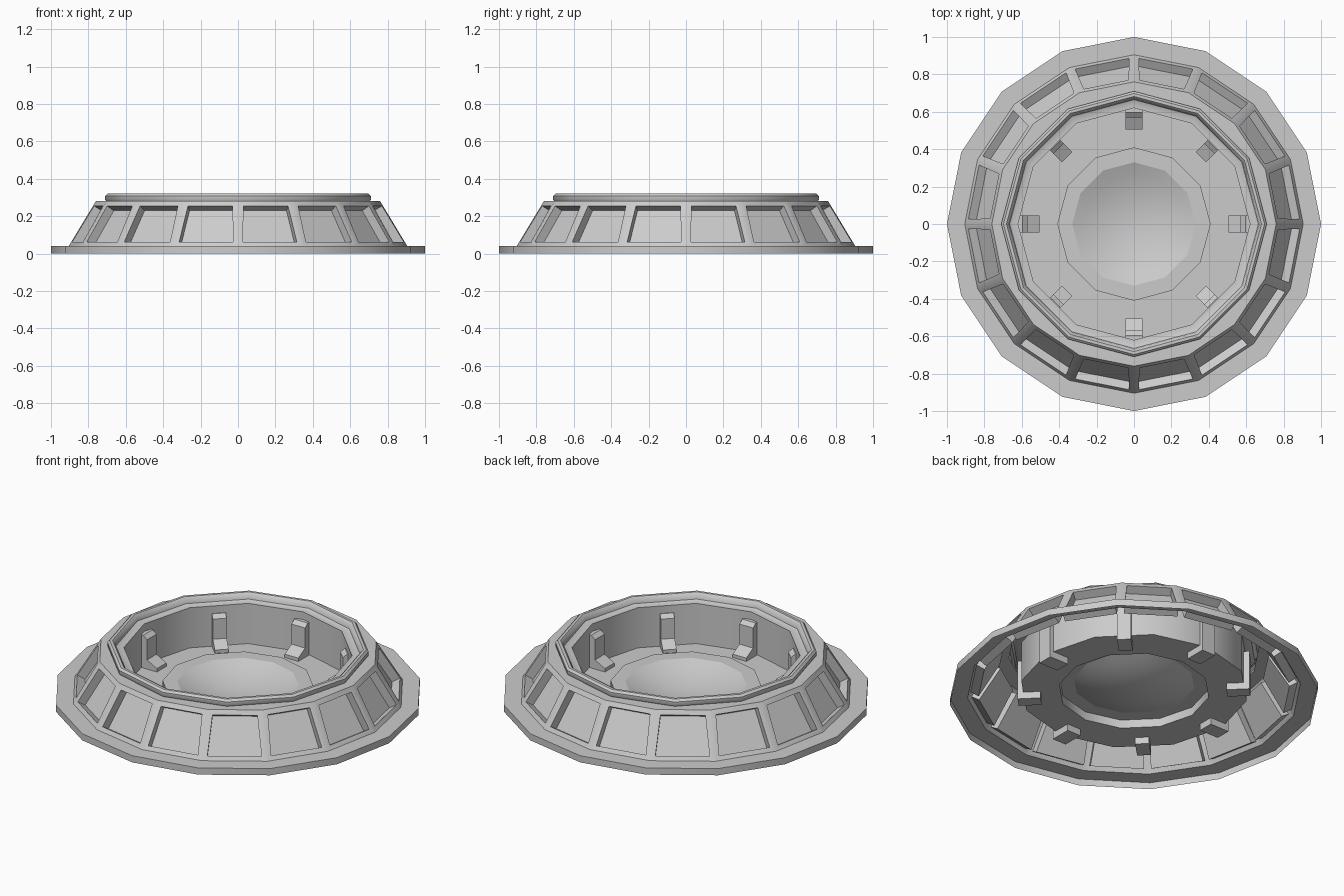
import bpy, bmesh
from math import sin, cos, pi, radians
from mathutils import Matrix

if "Cube" in bpy.data.objects:
    bpy.data.objects.remove(bpy.data.objects["Cube"])


def finish(name, bm, angle=35):
    me = bpy.data.meshes.new(name)
    bm.to_mesh(me)
    bm.free()
    ob = bpy.data.objects.new(name, me)
    bpy.context.collection.objects.link(ob)
    bpy.ops.object.select_all(action='DESELECT')
    ob.select_set(True)
    bpy.context.view_layer.objects.active = ob
    bpy.ops.object.shade_smooth_by_angle(angle=radians(angle))
    return ob


def lathe(profile, sides):
    """Spin (radius, z) points; a final zero radius closes to a point."""
    bm = bmesh.new()
    rings = []
    for r, z in profile:
        if r == 0:
            rings.append([bm.verts.new((0, 0, z))] * sides)
        else:
            rings.append([bm.verts.new((r * cos(2 * pi * i / sides),
                                        r * sin(2 * pi * i / sides), z))
                          for i in range(sides)])
    bands = []
    for a, b in zip(rings, rings[1:]):
        band = []
        for i in range(sides):
            j = (i + 1) % sides
            quad = list(dict.fromkeys([a[i], a[j], b[j], b[i]]))
            band.append(bm.faces.new(quad))
        bands.append(band)
    bm.normal_update()
    return bm, bands


# Outer shell: open-bottomed flange, sloped wall and top ledge
bm, bands = lathe([(1, 0), (1, .04), (.905, .04), (.76, .28), (.68, .28)], 16)
panels = bands[2]
bmesh.ops.inset_individual(bm, faces=panels, thickness=.04, depth=0)
# Recess the sixteen wall panels
deep = bmesh.ops.extrude_discrete_faces(bm, faces=panels)['faces']
for f in deep:
    f.normal_update()
    n = f.normal.copy()
    c = f.calc_center_median()
    if n.x * c.x + n.y * c.y < 0:
        n = -n
    bmesh.ops.translate(bm, verts=f.verts, vec=n * -.05)
finish("outer_shell", bm)

# Rounded rim lip, inner step, cup wall and floor with raised collar
bm, _ = lathe([(.705, .28), (.71, .288), (.71, .308), (.698, .32), (.682, .32),
               (.67, .308), (.665, .285), (.655, .28), (.62, .28), (.62, .04),
               (.41, .04), (.41, .09), (.33, .09)], 12)
finish("rim_and_cup", bm)

# Shallow concave dish in the centre
dish = [(.33 * t, .015 + .075 * t * t) for t in (1, .83, .66, .5, .33, .16, 0)]
bm, _ = lathe(dish, 12)
finish("dish", bm)

# Eight L-shaped brackets poking through the cup wall and floor
side = [(.505, 0), (.63, 0), (.63, .235), (.595, .235), (.57, .215),
        (.57, .095), (.505, .06)]
for k in range(8):
    bm = bmesh.new()
    w = .045 if k % 2 == 0 else .038
    face = bm.faces.new([bm.verts.new((r, -w, z)) for r, z in side])
    ext = bmesh.ops.extrude_face_region(bm, geom=[face], use_keep_orig=True)
    bmesh.ops.translate(bm, vec=(0, 2 * w, 0), verts=[
        v for v in ext['geom'] if isinstance(v, bmesh.types.BMVert)])
    bmesh.ops.recalc_face_normals(bm, faces=bm.faces)
    bm.transform(Matrix.Rotation(k * pi / 4, 4, 'Z'))
    finish(f"bracket_{k + 1}", bm, 20)
